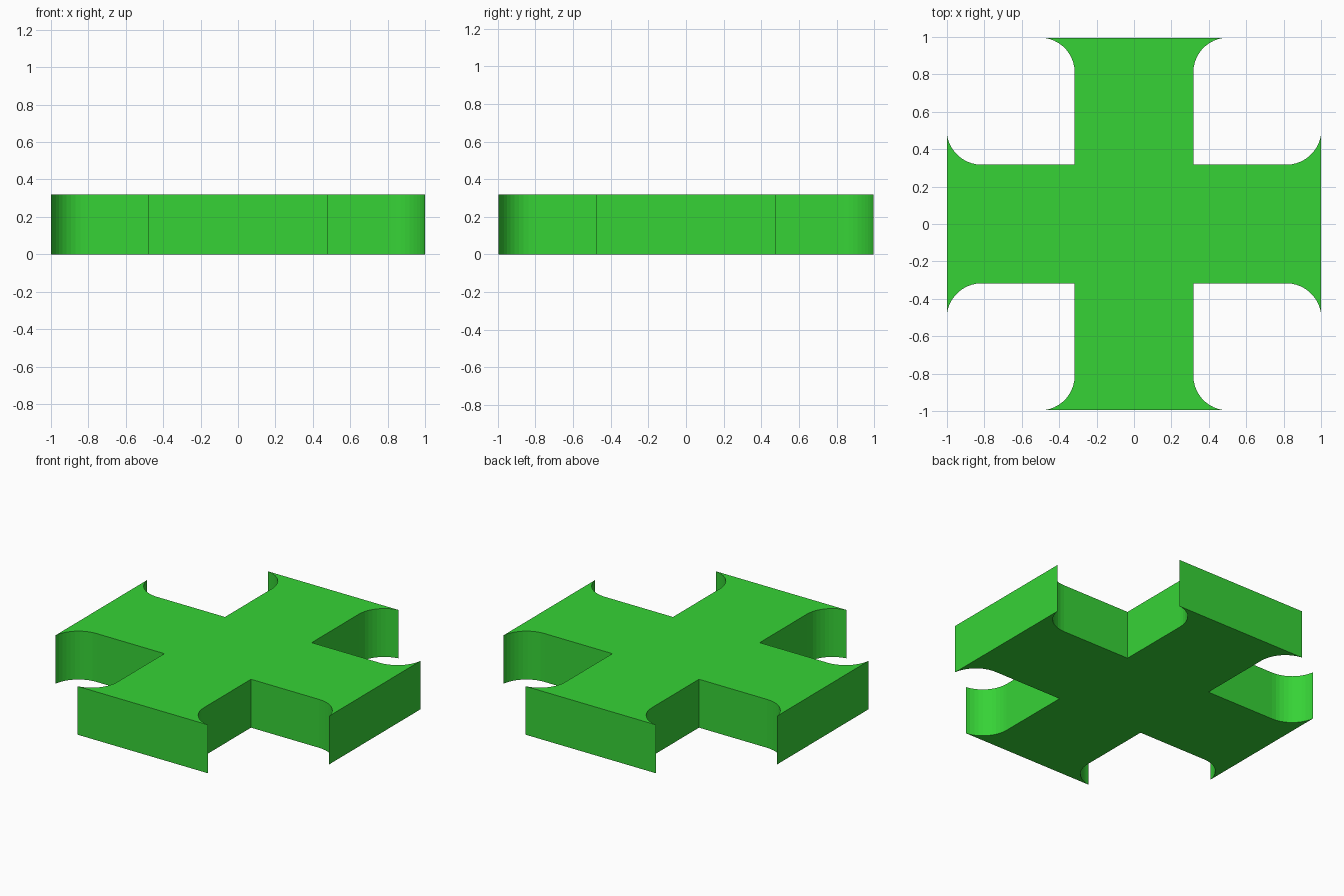
import bpy, bmesh, math

if "Cube" in bpy.data.objects:
    bpy.data.objects.remove(bpy.data.objects["Cube"])

HALF = 0.317             # half width of each arm
HEIGHT = 0.32
RADIUS = 0.187           # flare arc at the arm ends
SWEEP = math.radians(82)
STEPS = 10

green = bpy.data.materials.new("bright green")
green.diffuse_color = (0.037, 0.65, 0.037, 1)
green.use_nodes = True
green.node_tree.nodes["Principled BSDF"].inputs["Base Color"].default_value = green.diffuse_color


def flare(reach):
    """Points (along, across) of one concave flare, from arm side to arm tip."""
    start = reach - RADIUS * math.sin(SWEEP)
    return [(start + RADIUS * math.sin(SWEEP * i / STEPS),
             HALF + RADIUS * (1 - math.cos(SWEEP * i / STEPS)))
            for i in range(STEPS + 1)]


# Quarter outline: right arm tip, inner corner, back arm tip
right = [(a, b) for a, b in reversed(flare(1.0))]
back = [(b, a) for a, b in flare(0.995)]
quarter = right + [(HALF, HALF)] + back

# Mirror the quarter around to a full counter-clockwise outline
outline = list(quarter)
outline += [(-x, y) for x, y in reversed(quarter)]
outline += [(-x, -y) for x, y in quarter]
outline += [(x, -y) for x, y in reversed(quarter)]

# Extrude the outline into a slab
bm = bmesh.new()
base = bm.faces.new([bm.verts.new((x, y, 0)) for x, y in outline])
top = bmesh.ops.extrude_face_region(bm, geom=[base], use_keep_orig=True)
bmesh.ops.translate(bm, vec=(0, 0, HEIGHT),
                    verts=[v for v in top["geom"] if isinstance(v, bmesh.types.BMVert)])
bmesh.ops.recalc_face_normals(bm, faces=bm.faces[:])
# Split the concave caps into clean triangles
bmesh.ops.triangulate(bm, faces=[f for f in bm.faces if len(f.verts) > 4])

mesh = bpy.data.meshes.new("flared_cross")
bm.to_mesh(mesh)
bm.free()
mesh.materials.append(green)
cross = bpy.data.objects.new("flared_cross", mesh)
bpy.context.collection.objects.link(cross)
